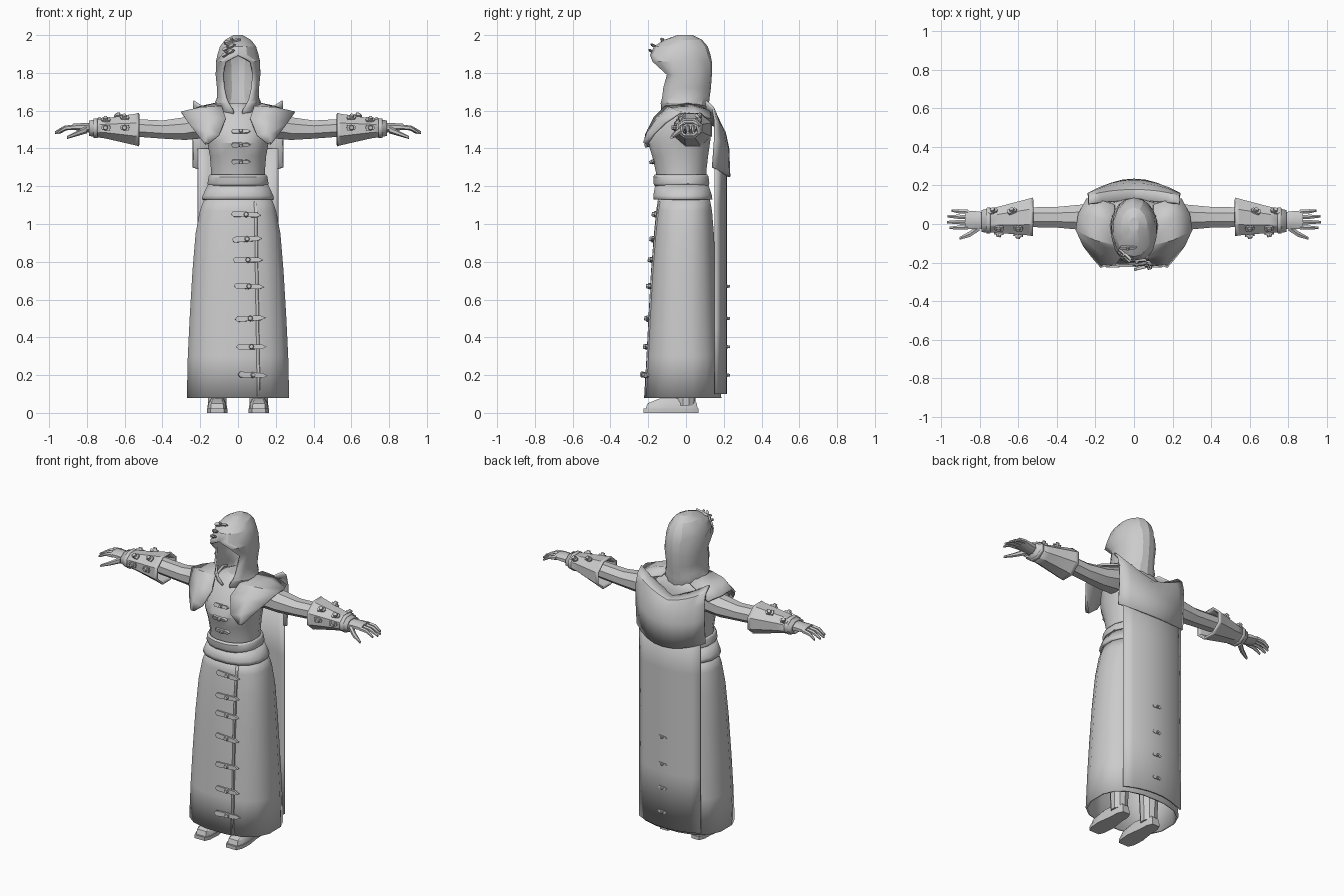
import bpy, bmesh, math
from mathutils import Vector, Matrix
from mathutils.bvhtree import BVHTree

if "Cube" in bpy.data.objects:
    bpy.data.objects.remove(bpy.data.objects["Cube"], do_unlink=True)

grey = bpy.data.materials.new("plain grey")
grey.use_nodes = True
grey.diffuse_color = (0.6, 0.6, 0.6, 1)
grey.node_tree.nodes["Principled BSDF"].inputs["Base Color"].default_value = (0.6, 0.6, 0.6, 1)


def finish(name, bm, thick=0, offset=-1, mirror=False, angle=30):
    bmesh.ops.remove_doubles(bm, verts=bm.verts, dist=0.0005)
    bmesh.ops.recalc_face_normals(bm, faces=bm.faces)
    mesh = bpy.data.meshes.new(name)
    bm.to_mesh(mesh)
    bm.free()
    mesh.materials.append(grey)
    obj = bpy.data.objects.new(name, mesh)
    bpy.context.collection.objects.link(obj)
    bpy.ops.object.select_all(action='DESELECT')
    obj.select_set(True)
    bpy.context.view_layer.objects.active = obj
    bpy.ops.object.shade_smooth_by_angle(angle=math.radians(angle))
    if thick:
        mod = obj.modifiers.new("Solidify", 'SOLIDIFY')
        mod.thickness, mod.offset = thick, offset
    if mirror:
        obj.modifiers.new("Mirror", 'MIRROR')
    return obj


def grid(name, rows, closed=False, caps=(False, False), **kw):
    """Skin rows of points with quads."""
    bm = bmesh.new()
    vs = [[bm.verts.new(p) for p in row] for row in rows]
    n = len(rows[0])
    for a, b in zip(vs, vs[1:]):
        for i in range(n if closed else n - 1):
            j = (i + 1) % n
            bm.faces.new((a[i], a[j], b[j], b[i]))
    for row, cap in ((vs[0], caps[0]), (vs[-1], caps[1])):
        if cap:
            bm.faces.new(row)
    return finish(name, bm, **kw)


def spow(v, p):
    return math.copysign(abs(v) ** (2 / p), v)


def body_loft(name, sections, n=16, p=2.3, caps=(False, False), **kw):
    """Sections: height, half width, front y, back y."""
    rows = []
    for z, rx, yf, yb in sections:
        angles = [2 * math.pi * (i + 0.5) / n for i in range(n)]
        rows.append([(rx * spow(math.sin(a), p), (yf + yb) / 2 - (yb - yf) / 2 * spow(math.cos(a), p), z)
                     for a in angles])
    return grid(name, rows, True, caps, **kw)


def limb_loft(name, sections, n=8, caps=(True, True), **kw):
    """Sections: x, centre y, centre z, half depth, half height."""
    rows = [[(x, cy + ry * math.cos(2 * math.pi * (i + 0.5) / n), cz + rz * math.sin(2 * math.pi * (i + 0.5) / n))
             for i in range(n)] for x, cy, cz, ry, rz in sections]
    return grid(name, rows, True, caps, mirror=True, **kw)


def surface(obj, start, direction):
    me = obj.data
    tree = BVHTree.FromPolygons([v.co for v in me.vertices], [p.vertices[:] for p in me.polygons])
    hit, normal, _, _ = tree.ray_cast(Vector(start), Vector(direction))
    return hit, (normal if normal.dot(Vector(direction)) < 0 else -normal)


def strap(name, obj, start, direction, w, h, tilt=0.0, mirror=False):
    """Pointed toggle strap with a central knob, laid on a surface."""
    hit, normal = surface(obj, start, direction)
    bm = bmesh.new()
    outline = [(-w, 0), (-w * .85, -h), (w * .7, -h * .8), (w, 0), (w * .7, h * .8), (-w * .85, h)]
    face = bm.faces.new([bm.verts.new((x, y, -0.004)) for x, y in outline])
    top = bmesh.ops.extrude_face_region(bm, geom=[face])
    for v in top["geom"]:
        if isinstance(v, bmesh.types.BMVert):
            v.co.z += 0.014
    bmesh.ops.create_cone(bm, cap_ends=True, segments=8, radius1=h * 1.1, radius2=h * .7, depth=0.024,
                          matrix=Matrix.Translation((0, 0, 0.01)))
    turn = normal.to_track_quat('Z', 'Y').to_matrix().to_4x4()
    bm.transform(Matrix.Translation(hit) @ turn @ Matrix.Rotation(tilt, 4, 'Z'))
    return finish(name, bm, mirror=mirror)


# Robe skirt, sash and bodice
skirt = body_loft("skirt", [(.08, .275, -.225, .19), (.3, .27, -.212, .18), (.5, .26, -.202, .17),
                            (.75, .245, -.188, .16), (.95, .228, -.172, .15), (1.07, .205, -.16, .14),
                            (1.15, .175, -.148, .125)], p=2.5, thick=.012)
body_loft("sash_skirt", [(1.13, .195, -.176, .142), (1.15, .19, -.176, .14), (1.21, .162, -.165, .12)], thick=.012)
body_loft("sash_band", [(1.20, .158, -.168, .122), (1.215, .164, -.174, .126), (1.25, .158, -.176, .122),
                        (1.262, .15, -.168, .115)], thick=.01)
bodice = body_loft("bodice", [(1.18, .148, -.15, .11), (1.28, .145, -.163, .11), (1.36, .152, -.182, .12),
                              (1.43, .165, -.205, .13), (1.5, .18, -.185, .14), (1.57, .19, -.13, .13),
                              (1.615, .12, -.10, .11), (1.64, .06, -.06, .08)], p=2.1, caps=(True, True))

# Front overlap seam and its toggles
edge = []
for i in range(9):
    z = 1.12 - i * 1.03 / 8
    x = .098 + .002 * i
    edge.append([Vector((x + dx, surface(skirt, (x + dx, -1, z), (0, 1, 0))[0].y - lift, z))
                 for dx, lift in ((-.012, 0), (0, .006), (.002, -.002))])
grid("skirt_seam", edge, thick=.004, offset=0)
heights = (.2, .35, .5, .67, .81, .92, 1.05)
for i, z in enumerate(heights):
    strap("skirt_toggle", skirt, (.085 - .04 * z, -1, z), (0, 1, 0), .08, .015, tilt=(i % 3 - 1) * .05)
for z in (1.33, 1.42, 1.49):
    strap("bodice_toggle", bodice, (.015, -1, z), (0, 1, 0), .05, .012)

# Long cape and short shoulder cape
us = [i / 4 - 1 for i in range(9)]
cape = grid("long_cape", [[(.213 * u, .212 - .055 * u * u, z) for u in us] for z in (1.4, 1.1, .8, .45, .1)],
            thick=.012, offset=0)
for z in heights[:4]:
    strap("cape_toggle", cape, (.01, 1, z), (0, -1, 0), .03, .009)
profile = ((.12, 1.6, 1), (.175, 1.565, .7), (.205, 1.5, .3), (.222, 1.4, 0), (.228, 1.25, 0))
grid("shoulder_cape", [[(.237 * u, y - (.015 + .07 * k / 4) * u * u, z + .05 * u * u - .07 * f * (1 - abs(u)))
                        for u in us] for k, (y, z, f) in enumerate(profile)], thick=.014, offset=0)

# Pointed collar over each shoulder
inner = [(.155, -.215, 1.425), (.1, -.212, 1.47), (.065, -.168, 1.56), (.085, -.11, 1.62),
         (.10, 0, 1.64), (.10, .10, 1.62)]
outer = [(.17, -.205, 1.42), (.215, -.17, 1.475), (.262, -.11, 1.535), (.3, -.03, 1.59),
         (.288, .05, 1.58), (.245, .13, 1.56)]
middle = [(Vector(a) + Vector(b)) / 2 + Vector((.008, -.012 if a[1] < 0 else .01, .008)) for a, b in zip(inner, outer)]
grid("shoulder_collar", [inner, middle, outer], thick=.012, offset=0, mirror=True)

# Hood with an open face: height, half width, front y, back y, half opening
levels = [(1.57, .10, -.115, .11, .02), (1.60, .115, -.135, .12, .03), (1.64, .124, -.148, .122, .055),
          (1.67, .112, -.155, .125, .068), (1.72, .112, -.165, .132, .08), (1.79, .119, -.145, .137, .086),
          (1.86, .118, -.212, .137, .07), (1.895, .112, -.19, .13, 0), (1.94, .098, -.17, .115, 0),
          (1.975, .07, -.115, .085, 0), (2.0, .025, -.045, .035, 0)]
rows = []
for z, rx, yf, yb, gap in levels:
    g = math.asin(gap / rx)
    arc = [g + (2 * math.pi - 2 * g) * i / 14 for i in range(15)]
    rows.append([(rx * math.sin(a), (yf + yb) / 2 - (yb - yf) / 2 * math.cos(a), z) for a in arc])
hood = grid("hood", rows, caps=(False, True), thick=.012, angle=22)
for x, z, t in ((-.05, 1.905, .4), (-.045, 1.935, .4), (-.03, 1.965, .4)):
    strap("hood_toggle", hood, (x, -1, z), (0, 1, 0), .045, .009, tilt=t)

# Sleeves, gauntlets and hands
limb_loft("sleeve", [(.16, .03, 1.53, .09, .08), (.28, .035, 1.505, .07, .065), (.4, .035, 1.50, .058, .052),
                     (.56, .035, 1.51, .055, .05)])
gauntlet = limb_loft("gauntlet", [(.525, .037, 1.50, .108, .096), (.545, .036, 1.50, .103, .09),
                                  (.7, .022, 1.506, .074, .058), (.79, .015, 1.507, .062, .044)],
                     caps=(False, False), thick=.012, angle=20)
limb_loft("gauntlet_cuff", [(.745, .018, 1.507, .074, .057), (.765, .017, 1.507, .072, .055)],
          caps=(False, False), thick=.012)
for x in (.6, .7):
    for start, d in (((x, -1, 1.51), (0, 1, 0)), ((x + .03, .065, 2), (0, 0, -1)), ((x, -.02, 2), (0, 0, -1))):
        strap("gauntlet_stud", gauntlet, start, d, .025, .015, mirror=True)
limb_loft("palm", [(.76, .017, 1.507, .045, .03), (.82, .02, 1.512, .05, .024), (.875, .022, 1.515, .052, .017)])
for i, length in enumerate((.075, .09, .085, .065)):
    y = -.018 + i * .027
    limb_loft("finger", [(.86, y, 1.513, .013, .014), (.88 + length * .45, y * 1.05, 1.508, .012, .012),
                         (.88 + length, y * 1.1, 1.483, .007, .007)], n=6)
limb_loft("thumb", [(.80, -.015, 1.50, .022, .02), (.85, -.052, 1.48, .017, .014), (.905, -.075, 1.458, .008, .008)], n=6)

# Boots: sole outline, upper and shaft
foot = [(-.225, .035), (-.19, .05), (-.12, .055), (-.03, .042), (.03, .04), (.065, .025)]


def sole_ring(z, s):
    side = [(.11 + w * s, y * s - .01 * (1 - s), z) for y, w in foot]
    return side + [(.22 - x, y, z) for x, y, z in reversed(side)]


grid("boot_sole", [sole_ring(0, 1), sole_ring(.022, 1)], True, (True, True), mirror=True)
grid("boot_upper", [sole_ring(.02, .95), sole_ring(.05, .9), sole_ring(.075, .62)], True, (True, True), mirror=True)
bm = bmesh.new()
bmesh.ops.create_cone(bm, cap_ends=True, segments=10, radius1=.05, radius2=.07, depth=.5,
                      matrix=Matrix.Translation((.11, 0, .29)))
finish("boot_shaft", bm, mirror=True)
